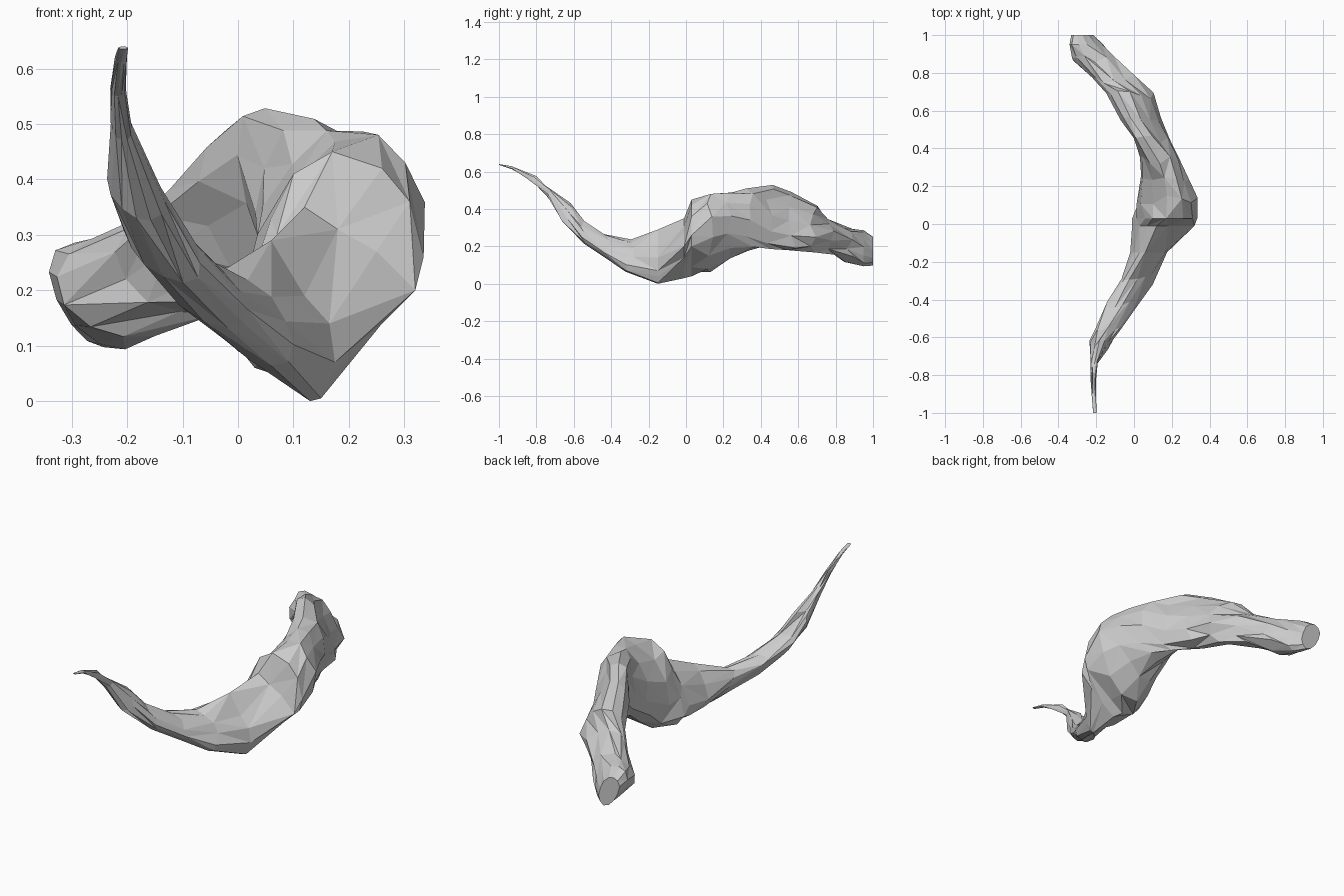
import bpy, bmesh, random
from math import cos, sin, pi

random.seed(4)
SIDES = 12

# Sheared oval sections: y, x min, x max, z min, z max, shear angle
OVALS = [
    (-1.00, -0.216, -0.198, 0.635, 0.640, 0.0),
    (-0.93, -0.222, -0.200, 0.612, 0.628, 0.0),
    (-0.82, -0.230, -0.203, 0.550, 0.578, 0.0),
    (-0.73, -0.230, -0.190, 0.470, 0.520, -0.2),
    (-0.64, -0.237, -0.130, 0.325, 0.435, -0.4),
    (-0.54, -0.205, -0.065, 0.215, 0.340, -0.5),
    (-0.43, -0.145, 0.020, 0.135, 0.270, -0.6),
    (-0.30, -0.065, 0.100, 0.065, 0.235, -0.6),
    (0.13, 0.020, 0.330, 0.070, 0.480, 0.40),
    (0.24, 0.030, 0.290, 0.130, 0.490, 0.30),
    (0.34, 0.030, 0.245, 0.175, 0.505, 0.0),
    (0.45, 0.000, 0.190, 0.190, 0.532, -0.5),
    (0.57, -0.070, 0.140, 0.170, 0.485, -0.45),
    (0.68, -0.145, 0.100, 0.170, 0.415, -0.35),
    (0.77, -0.220, 0.010, 0.155, 0.345, -0.2),
    (0.87, -0.325, -0.090, 0.110, 0.300, -0.2),
    (0.95, -0.338, -0.160, 0.095, 0.285, -0.45),
    (1.00, -0.330, -0.215, 0.100, 0.255, -0.5),
]

# Angular sections of the overhanging shoulder, counter-clockwise from the right
SHOULDER = {
    -0.15: [(.175, .07), (.165, .14), (.12, .19), (.06, .29), (.03, .26), (0, .20),
            (-.02, .13), (0, .09), (.05, .06), (.13, 0), (.15, .005), (.165, .04)],
    -0.01: [(.32, .20), (.25, .27), (.18, .31), (.12, .35), (.07, .30), (.03, .24),
            (-.01, .15), (-.01, .10), (.04, .07), (.12, .03), (.19, .08), (.26, .14)],
    0.03: [(.335, .26), (.31, .36), (.26, .42), (.17, .45), (.10, .41), (.06, .33),
           (.01, .20), (-.01, .11), (.03, .06), (.10, .04), (.17, .09), (.32, .20)],
}


def oval(y, x0, x1, z0, z1, shear):
    """Weathered oval filling the given bounds."""
    pts = []
    for i in range(SIDES):
        t = 2 * pi * i / SIDES
        k = 1 + random.uniform(-0.06, 0.05)
        dy = random.uniform(-0.025, 0.025) if abs(y) < 0.93 else 0
        pts.append(((x0 + x1) / 2 + k * (x1 - x0) / 2 * cos(t), y + dy,
                    (z0 + z1) / 2 + k * (z1 - z0) / 2 * sin(t + shear)))
    return pts


rings = [(s[0], oval(*s)) for s in OVALS]
rings += [(y, [(x, y, z) for x, z in p]) for y, p in SHOULDER.items()]
rings.sort(key=lambda r: r[0])

# Loft the curved branch and cap both ends
bm = bmesh.new()
loops = [[bm.verts.new(p) for p in pts] for _, pts in rings]
for a, b in zip(loops, loops[1:]):
    for i in range(SIDES):
        j = (i + 1) % SIDES
        if random.random() < 0.5:
            tris = ((a[i], a[j], b[j]), (a[i], b[j], b[i]))
        else:
            tris = ((a[i], a[j], b[i]), (a[j], b[j], b[i]))
        for t in tris:
            bm.faces.new(t)
bm.faces.new(loops[0])
bm.faces.new(loops[-1])
bmesh.ops.recalc_face_normals(bm, faces=bm.faces[:])

mesh = bpy.data.meshes.new("driftwood_branch")
bm.to_mesh(mesh)
bm.free()
branch = bpy.data.objects.new("driftwood_branch", mesh)
bpy.context.collection.objects.link(branch)
